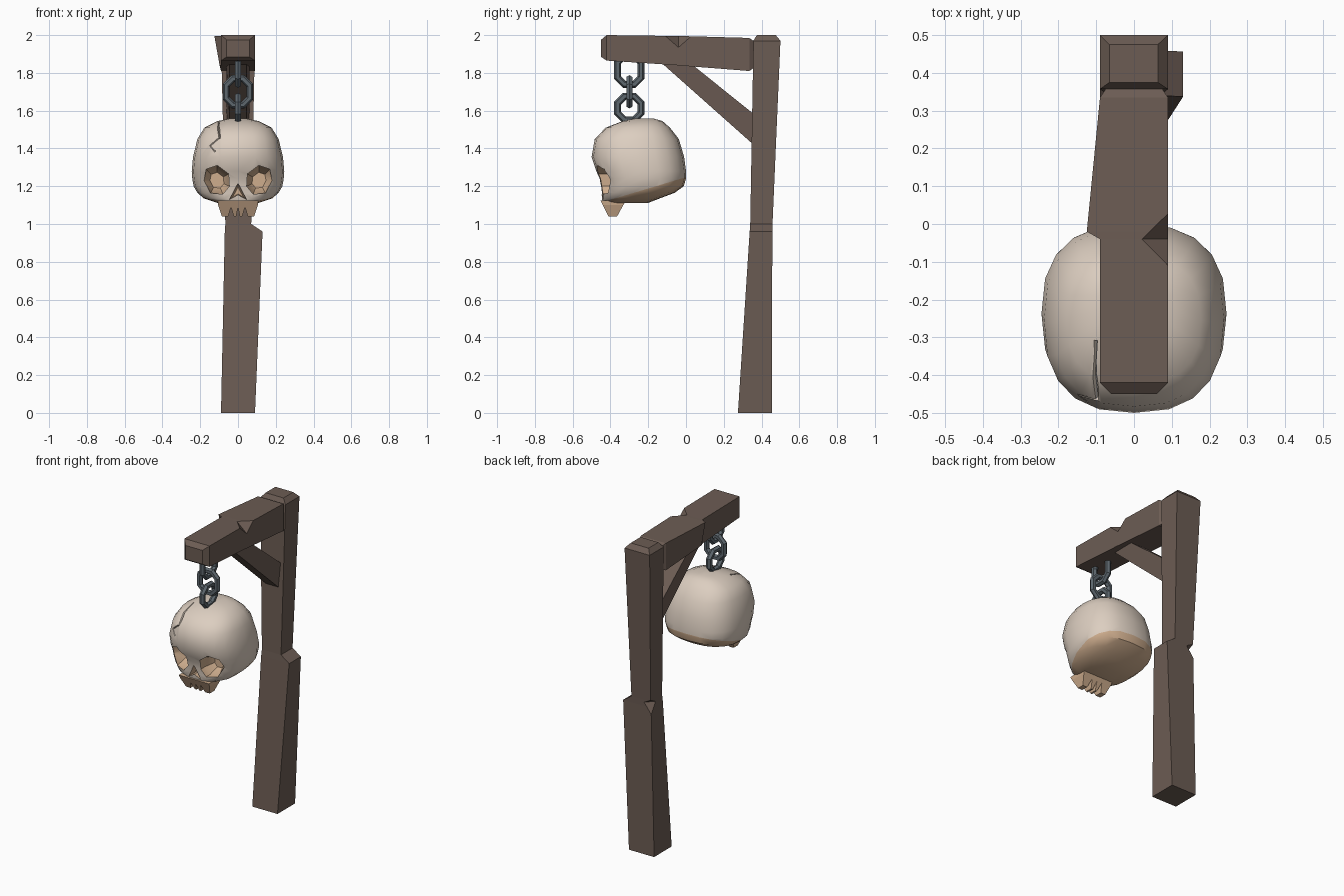
import bpy, bmesh, math
from mathutils import Vector

if "Cube" in bpy.data.objects:
    bpy.data.objects.remove(bpy.data.objects["Cube"])


def material(name, rgb):
    m = bpy.data.materials.new(name)
    m.diffuse_color = (*rgb, 1)
    m.use_nodes = True
    m.node_tree.nodes["Principled BSDF"].inputs["Base Color"].default_value = m.diffuse_color
    return m


WOOD = material("dark wood", (0.15, 0.108, 0.088))
STEEL = material("grey steel", (0.11, 0.135, 0.155))
BONE = material("pale bone", (0.72, 0.62, 0.53))
TAN = material("tan bone", (0.62, 0.42, 0.27))


def finish(name, bm, mats, index=0):
    bmesh.ops.recalc_face_normals(bm, faces=bm.faces)
    for f in bm.faces:
        f.material_index = index
    me = bpy.data.meshes.new(name)
    bm.to_mesh(me)
    bm.free()
    for m in mats:
        me.materials.append(m)
    ob = bpy.data.objects.new(name, me)
    bpy.context.collection.objects.link(ob)
    return ob


def loft(name, rings, mats, closed=False, index=0):
    """Skin a list of point rings; cap the ends unless the loop is closed."""
    bm = bmesh.new()
    vs = [[bm.verts.new(p) for p in r] for r in rings]
    n = len(vs[0])
    pairs = list(zip(vs, vs[1:])) + ([(vs[-1], vs[0])] if closed else [])
    for a, b in pairs:
        for i in range(n):
            j = (i + 1) % n
            bm.faces.new((a[i], a[j], b[j], b[i]))
    if not closed:
        bm.faces.new(vs[0])
        bm.faces.new(vs[-1])
    return finish(name, bm, mats, index)


def wedge(a, c, b, d):
    """V-notch cutter with its root along a-c, opening towards b and d."""
    a, b, c, d = map(Vector, (a, b, c, d))
    m = (a + c) / 2
    bm = bmesh.new()
    for p in (2 * a - c, 2 * c - a, m + (b - m) * 3, m + (d - m) * 3):
        bm.verts.new(p)
    bmesh.ops.convex_hull(bm, input=bm.verts)
    return finish("notch_cutter", bm, [WOOD])


def cut(ob, cutter):
    mod = ob.modifiers.new("cut", 'BOOLEAN')
    mod.operation, mod.solver, mod.object = 'DIFFERENCE', 'EXACT', cutter
    deps = bpy.context.evaluated_depsgraph_get()
    me = bpy.data.meshes.new_from_object(ob.evaluated_get(deps))
    ob.modifiers.clear()
    ob.data = me
    bpy.data.objects.remove(cutter)


# Post: leaning timber with a broken step halfway up
def post_ring(z, x0, x1, y0, y1):
    return [(x0, y0, z), (x1, y0, z), (x1, y1, z), (x0, y1, z)]


post = loft("post", [post_ring(*s) for s in (
    (0, -.09, .09, .275, .455), (.96, -.07, .13, .337, .457),
    (1.0, -.067, .07, .34, .458), (1.97, -.09, .09, .357, .5),
    (2.0, -.065, .063, .375, .475))], [WOOD])
cut(post, wedge((-.068, .41, .985), (-.02, .458, .985),
                (-.068, .458, .92), (-.068, .458, 1.01)))


# Beam: tapered arm, with a step on the left and a chip on the right
def beam_ring(y, xt, xb, x1, z0, z1):
    return [(xb, y, z0), (x1, y, z0), (x1, y, z1), (xt, y, z1)]


beam = loft("beam", [beam_ring(*s) for s in (
    (-.45, -.06, -.06, .06, 1.885, 1.975), (-.42, -.09, -.09, .09, 1.865, 2.0),
    (-.04, -.09, -.09, .09, 1.84, 1.995), (-.02, -.125, -.097, .09, 1.838, 1.995),
    (.335, -.09, -.09, .09, 1.81, 1.985), (.365, -.07, -.07, .07, 1.83, 1.965))], [WOOD])
cut(beam, wedge((.02, -.04, 1.996), (.09, -.04, 1.935),
                (.09, -.11, 1.996), (.09, .03, 1.996)))

# Diagonal brace
loft("brace", [
    [(-.045, -.16, 1.88), (.045, -.16, 1.88), (.06, .0, 1.87), (-.06, .0, 1.87)],
    [(-.045, .38, 1.40), (.045, .38, 1.40), (.06, .38, 1.565), (-.06, .38, 1.565)]], [WOOD])


# Chain: three octagonal links, alternately turned
def link(name, z, h, turned):
    a, chamfer, r = .062, .036, .018
    rings = []
    for k in range(8):
        t = math.radians(22.5 + 45 * k)
        c, s = math.cos(t), math.sin(t)
        steep = abs(s) > abs(c)
        u = math.copysign(a - chamfer if steep else a, c)
        v = math.copysign(h if steep else h - chamfer, s)
        ring = []
        for i in range(6):
            q = math.radians(60 * i)
            o = r * math.cos(q) / math.cos(math.radians(22.5))
            du, dv, w = u + c * o, z + v + s * o, r * math.sin(q)
            ring.append((du, w - .3, dv) if turned else (w, du - .3, dv))
        rings.append(ring)
    loft(name, rings, [STEEL], closed=True)


link("chain_link_top", 1.815, .076, False)
link("chain_link_middle", 1.70, .07, True)
link("chain_link_bottom", 1.614, .062, False)


# Skull: stacked rounded sections (z, front y, back y, half width)
def skull_ring(z, yf, yb, w):
    pts = []
    for i in range(20):
        t = 2 * math.pi * i / 20
        c, s = math.cos(t), math.sin(t)
        e = lambda v: math.copysign(abs(v) ** .8, v) if abs(v) > 1e-6 else 0
        pts.append((w * e(c), (yf + yb) / 2 + (yb - yf) / 2 * e(s), z))
    return pts


skull = loft("skull", [skull_ring(*s) for s in (
    (1.112, -.44, -.2, .11), (1.135, -.445, -.14, .18), (1.165, -.447, -.06, .215),
    (1.20, -.45, -.012, .235), (1.24, -.457, 0, .242), (1.28, -.475, 0, .245),
    (1.355, -.5, -.01, .238), (1.45, -.483, -.038, .215), (1.51, -.425, -.085, .178),
    (1.545, -.335, -.125, .11), (1.558, -.27, -.17, .045))], [BONE, TAN])

# Tan underside below a slanting plane
base, normal = Vector((0, -.45, 1.113)), Vector((0, -.30, 1))
bm = bmesh.new()
bm.from_mesh(skull.data)
bmesh.ops.bisect_plane(bm, geom=bm.verts[:] + bm.edges[:] + bm.faces[:],
                       plane_co=base, plane_no=normal)
for f in bm.faces:
    f.material_index = int((f.calc_center_median() - base).dot(normal) < 0)
bm.to_mesh(skull.data)
bm.free()

# Crack: thin V groove following the surface
path = [skull.closest_point_on_mesh(p)[1:3] for p in (
    (-.105, -.31, 1.55), (-.105, -.40, 1.52), (-.10, -.47, 1.46),
    (-.15, -.455, 1.415), (-.125, -.48, 1.385))]
rings = []
for i, (p, n) in enumerate(path):
    along = path[min(i + 1, 4)][0] - path[max(i - 1, 0)][0]
    side = along.cross(n).normalized() * .012
    rings.append([p + n * .02 + side, p + n * .02 - side, p - n * .012])
cut(skull, loft("crack_cutter", rings, [BONE, TAN]))


# Eye sockets and nose, cut into the face
def socket(outline, cx, cz, mouth, floor, shrink):
    rings = [[(cx + x * s, y, cz + z * s) for x, z in outline]
             for y, s in ((-.56, 1), (mouth, 1), (floor, shrink))]
    cut(skull, loft("socket_cutter", rings, [BONE, TAN], index=1))


eye = [(0, .08), (.058, .06), (.07, 0), (.035, -.066),
       (-.03, -.072), (-.064, -.03), (-.06, .035)]
for sx in (1, -1):
    socket([(x * sx, z) for x, z in eye], .11 * sx, 1.23, -.40, -.345, .55)
socket([(0, .05), (.045, -.035), (0, -.01), (-.045, -.035)], 0, 1.165, -.43, -.40, .6)

bpy.context.view_layer.objects.active = skull
skull.select_set(True)
bpy.ops.object.shade_smooth_by_angle(angle=math.radians(35))

# Upper teeth: zigzag profile, tapering in depth towards the tips
teeth = [(.108, 1.125), (-.108, 1.125), (-.105, 1.10), (-.085, 1.04), (-.052, 1.04),
         (-.037, 1.09), (-.022, 1.04), (-.01, 1.04), (0, 1.09), (.01, 1.04), (.022, 1.04),
         (.037, 1.09), (.052, 1.04), (.085, 1.04), (.105, 1.10)]
loft("upper_teeth", [[(x, y0 + slope * (z - 1.04), z) for x, z in teeth]
                     for y0, slope in ((-.41, -.5), (-.365, .55))], [TAN])
